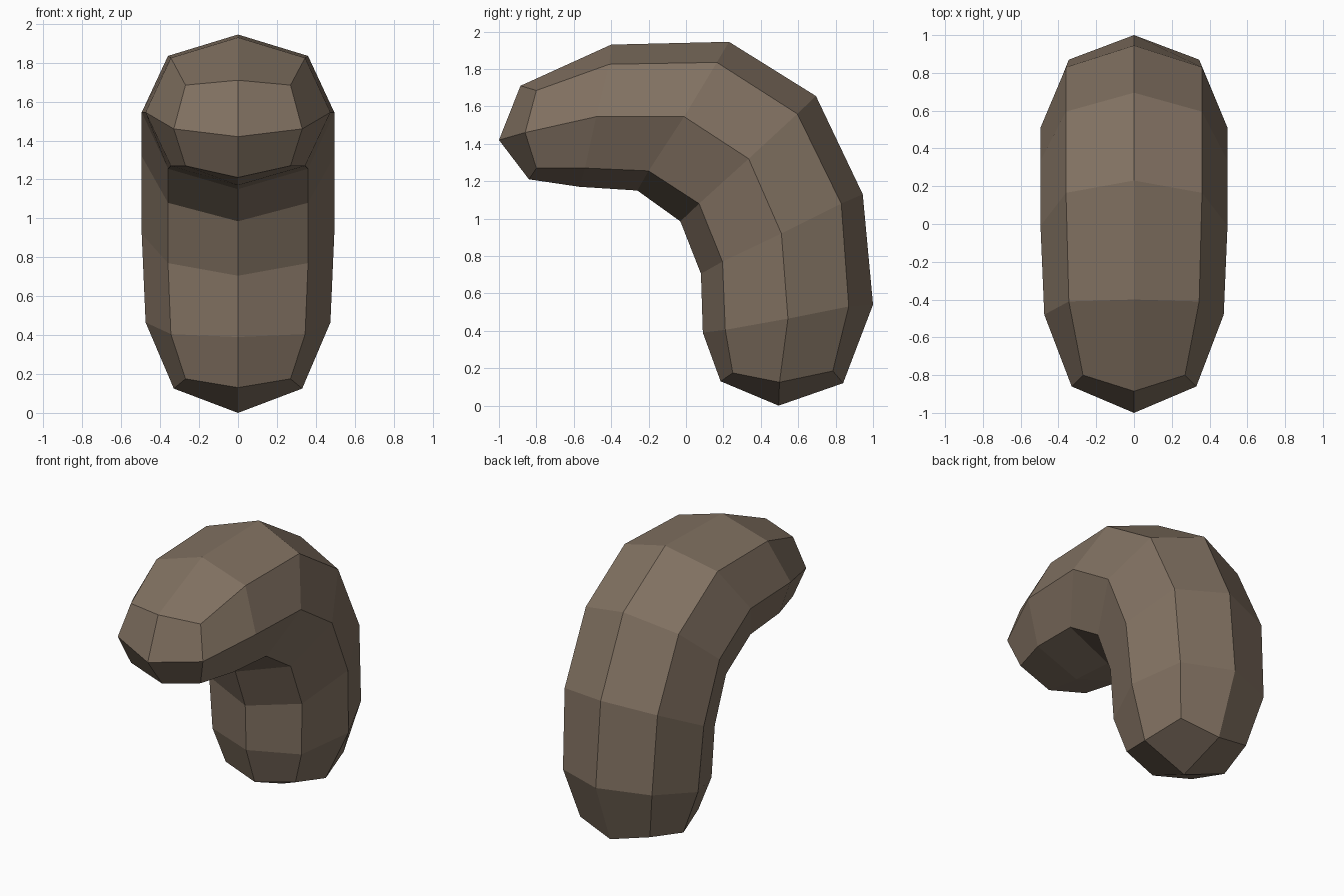
import bpy, bmesh

# Half cross-sections as (y, z): outer ridge, outer corner, side, inner corner, inner ridge
SECTIONS = [
    [(0.84, 0.12), (0.785, 0.185), (0.50, 0.125), (0.25, 0.175), (0.185, 0.13)],
    [(1.00, 0.54), (0.87, 0.53), (0.545, 0.465), (0.21, 0.405), (0.09, 0.39)],
    [(0.945, 1.13), (0.83, 1.08), (0.51, 0.92), (0.195, 0.77), (0.08, 0.705)],
    [(0.695, 1.655), (0.595, 1.56), (0.335, 1.32), (0.07, 1.08), (-0.03, 0.985)],
    [(0.23, 1.945), (0.165, 1.835), (-0.01, 1.545), (-0.20, 1.255), (-0.26, 1.15)],
    [(-0.40, 1.93), (-0.41, 1.825), (-0.48, 1.545), (-0.54, 1.27), (-0.57, 1.17)],
    [(-0.885, 1.71), (-0.80, 1.685), (-0.86, 1.46), (-0.80, 1.27), (-0.84, 1.21)],
]
# Half widths of each section: corner, side
WIDTHS = [(0.27, 0.33), (0.345, 0.475), (0.36, 0.495), (0.36, 0.495),
          (0.36, 0.495), (0.345, 0.475), (0.27, 0.33)]

bm = bmesh.new()

# Eight-sided rings, mirrored across x = 0
rings = []
for pts, (corner, side) in zip(SECTIONS, WIDTHS):
    xs = (0, corner, side, corner, 0)
    half = [(x, y, z) for x, (y, z) in zip(xs, pts)]
    loop = half + [(-x, y, z) for x, y, z in half[3:0:-1]]
    rings.append([bm.verts.new(p) for p in loop])

# Skin along the bend
for a, b in zip(rings, rings[1:]):
    for i in range(8):
        j = (i + 1) % 8
        bm.faces.new((a[i], a[j], b[j], b[i]))

# Pointed end caps, four quads each
for ring, tip in ((rings[0], (0, 0.495, 0)), (rings[-1], (0, -1.0, 1.42))):
    c = bm.verts.new(tip)
    for i in range(0, 8, 2):
        bm.faces.new((c, ring[i], ring[i + 1], ring[(i + 2) % 8]))

bmesh.ops.recalc_face_normals(bm, faces=bm.faces)
mesh = bpy.data.meshes.new("curved_body")
bm.to_mesh(mesh)
bm.free()

# Single brown colour, flat faces
brown = bpy.data.materials.new("brown")
brown.diffuse_color = (0.22, 0.165, 0.12, 1)
mesh.materials.append(brown)
body = bpy.data.objects.new("curved_body", mesh)
bpy.context.collection.objects.link(body)
